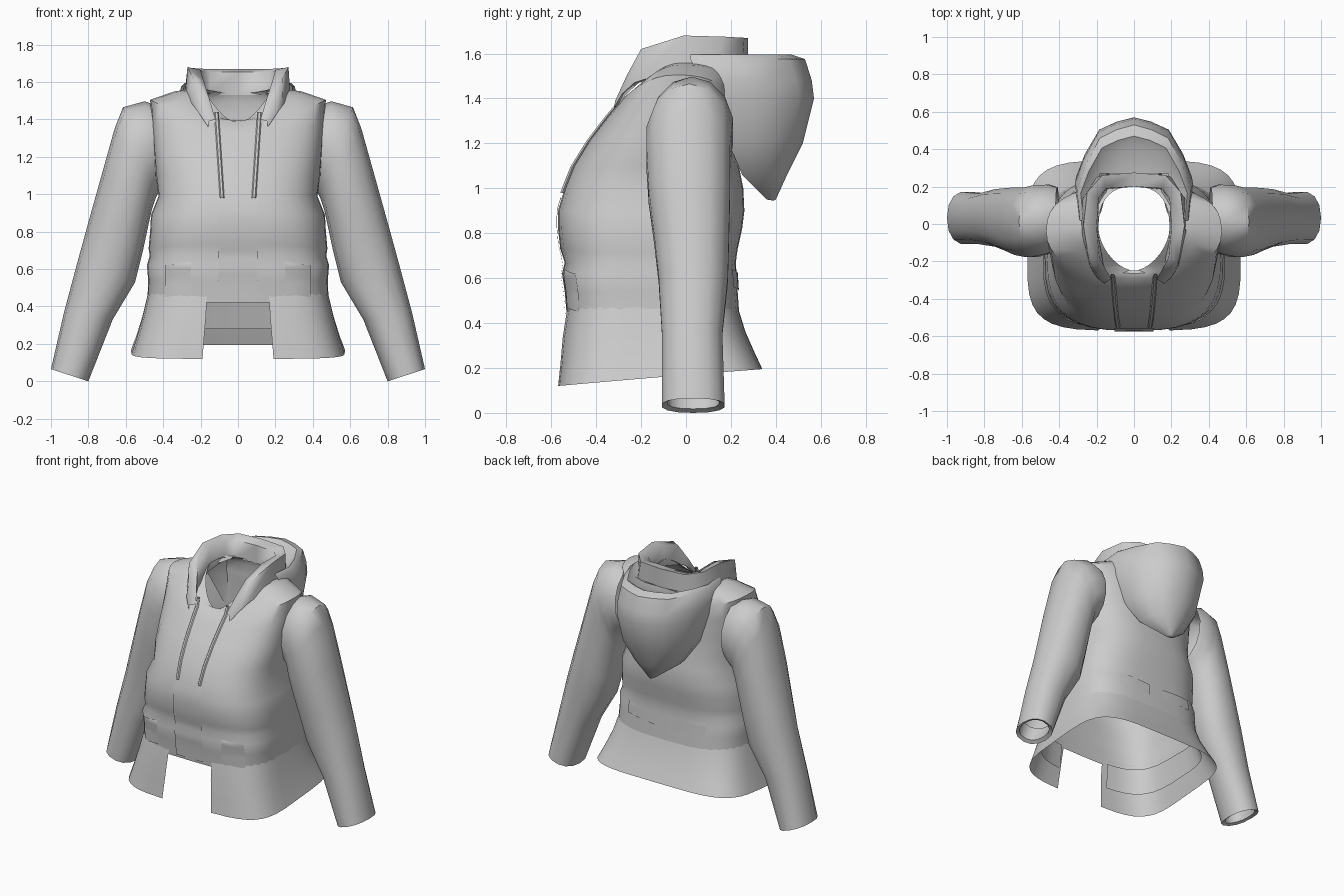
import bpy, math

if "Cube" in bpy.data.objects:
    bpy.data.objects.remove(bpy.data.objects["Cube"])

cloth = bpy.data.materials.new("light_grey_cloth")
cloth.diffuse_color = (0.6, 0.6, 0.6, 1)
cloth.use_nodes = True
cloth.node_tree.nodes["Principled BSDF"].inputs["Base Color"].default_value = cloth.diffuse_color


def make(name, verts, faces, angle=40):
    me = bpy.data.meshes.new(name)
    me.from_pydata(verts, [], faces)
    me.materials.append(cloth)
    ob = bpy.data.objects.new(name, me)
    bpy.context.collection.objects.link(ob)
    bpy.ops.object.select_all(action='DESELECT')
    ob.select_set(True)
    bpy.context.view_layer.objects.active = ob
    bpy.ops.object.mode_set(mode='EDIT')
    bpy.ops.mesh.select_all(action='SELECT')
    bpy.ops.mesh.remove_doubles(threshold=0.0005)
    bpy.ops.mesh.normals_make_consistent(inside=False)
    bpy.ops.object.mode_set(mode='OBJECT')
    bpy.ops.object.shade_smooth_by_angle(angle=math.radians(angle))
    return ob


def loft(name, rings, closed=True, angle=40):
    n = len(rings[0])
    verts = [p for r in rings for p in r]
    faces = [(i * n + j, i * n + (j + 1) % n, (i + 1) * n + (j + 1) % n, (i + 1) * n + j)
             for i in range(len(rings) - 1) for j in range(n if closed else n - 1)]
    return make(name, verts, faces, angle)


def spow(v, e):
    return math.copysign(abs(v) ** e, v)


# Rounded-box body ring: half width, front y, back y, z at front / side / back, roundness
def ring_point(r, t):
    hw, yf, yb, zf, zs, zb, n = r
    c, s = math.cos(t), math.sin(t)
    if s > 0:
        n = max(n, 2.5)
    z = zs + ((zf if s < 0 else zb) - zs) * abs(s) ** (2 if n < 3.5 else 2 / n)
    return (hw * spow(c, 2 / n), (yf + yb) / 2 + (yb - yf) / 2 * spow(s, 2 / n), z)


def body_ring(r, count=36):
    return [ring_point(r, 2 * math.pi * k / count) for k in range(count)]


# Ring left open at the front, with the edges at x = +-gap
def open_ring(r, gap, count=36):
    a = math.acos((gap / r[0]) ** (r[6] / 2))
    return [ring_point(r, -a + (math.pi + 2 * a) * k / count) for k in range(count + 1)]


# Torso with a padded waist, chest and sloping shoulders
TORSO = [
    (.485, -.53, .24, .42, .42, .40, 3.6), (.48, -.54, .23, .54, .54, .54, 3.5),
    (.487, -.552, .225, .62, .62, .62, 3.4), (.472, -.54, .222, .67, .67, .67, 3.2),
    (.478, -.56, .23, .73, .71, .73, 3.1), (.47, -.57, .25, .82, .80, .82, 3),
    (.465, -.57, .26, .90, .89, .90, 2.9), (.425, -.54, .255, 1.0, .99, 1.0, 2.8),
    (.44, -.50, .235, 1.1, 1.1, 1.1, 2.7), (.45, -.425, .225, 1.22, 1.23, 1.22, 2.6),
    (.46, -.34, .22, 1.33, 1.38, 1.34, 2.5), (.47, -.29, .21, 1.39, 1.505, 1.42, 2.2),
    (.34, -.265, .22, 1.395, 1.55, 1.49, 2), (.19, -.25, .20, 1.38, 1.57, 1.54, 1.7)]
loft("torso", [body_ring(r) for r in TORSO])

# Flared skirt of the jacket, open at the front, and its short lining
loft("skirt", [open_ring(r, g) for r, g in [
    ((.482, -.53, .231, .47, .47, .47, 3.6), .165),
    ((.512, -.55, .265, .34, .34, .36, 3.8), .172),
    ((.545, -.56, .305, .22, .23, .27, 4.1), .182),
    ((.572, -.57, .34, .12, .16, .195, 4.4), .19)]], closed=False)
loft("lining", [open_ring(r, .2) for r in [
    (.47, -.52, .225, .43, .43, .42, 3.6), (.505, -.53, .27, .25, .26, .28, 3.7)]], closed=False)


# Surface depth of the torso at x, z, on the front (-1) or back (+1)
def depth(x, z, side):
    for a, b in zip(TORSO, TORSO[1:]):
        if a[3] <= z <= b[3]:
            f = (z - a[3]) / (b[3] - a[3])
            hw, yf, yb, n = (a[i] + (b[i] - a[i]) * f for i in (0, 1, 2, 6))
            return (yf + yb) / 2 + side * (yb - yf) / 2 * (1 - abs(x / hw) ** n) ** (1 / n)
    return TORSO[-1][1]


# Thin raised panel following the torso
def panel(name, x0, x1, z0, z1, side, slant=0, lift=.006):
    rows = []
    for i in range(13):
        row = []
        for j in range(7):
            x = x0 + (x1 - x0) * j / 6
            z = z0 + (z1 - z0) * i / 12 + slant * j / 6
            row.append((x, depth(x, z, side) + side * lift, z))
        rows.append(row)
    loft(name, rows, closed=False, angle=60)


panel("front_placket", -.105, .105, .44, .96, -1)
for m, label in ((1, "left"), (-1, "right")):
    panel("front_pocket_" + label, .25 * m, .39 * m, .47, .64, -1, slant=-.02)
    panel("back_welt_" + label, .06 * m, .30 * m, .54, .62, 1, slant=.02)

# Sleeves: outer x, z, inner x, z, front y, back y at each ring; last two rings turn inside the cuff
SLEEVE = [
    (.42, 1.47, .40, 1.06, -.14, .20), (.50, 1.497, .42, 1.02, -.165, .215),
    (.615, 1.465, .44, .98, -.18, .21), (.66, 1.35, .46, .92, -.18, .20),
    (.73, 1.10, .48, .83, -.17, .20), (.80, .85, .51, .69, -.145, .195),
    (.855, .65, .55, .53, -.125, .19), (.93, .37, .67, .33, -.11, .165),
    (1.0, .065, .80, 0, -.11, .175), (.978, .07, .822, .018, -.085, .15),
    (.96, .17, .78, .12, -.08, .145)]
for m, label in ((1, "left"), (-1, "right")):
    rings = []
    for i, (ox, oz, ix, iz, yf, yb) in enumerate(SLEEVE):
        ring = []
        e = 1 if i < 3 else .88
        for k in range(14):
            t = 2 * math.pi * k / 14
            u, v = spow(math.cos(t), e), spow(math.sin(t), e)
            ring.append((m * ((ox + ix) / 2 + (ox - ix) / 2 * u),
                         (yf + yb) / 2 + (yb - yf) / 2 * v, (oz + iz) / 2 + (oz - iz) / 2 * u))
        rings.append(ring)
    loft("sleeve_" + label, rings)

# Standing collar: outer bottom, outer top, inner top, inner bottom, from front tip to back
COLLAR = [
    ((.16, -.32, 1.36), (.155, -.315, 1.39), (.12, -.295, 1.40), (.125, -.30, 1.37)),
    ((.20, -.285, 1.42), (.20, -.265, 1.50), (.15, -.245, 1.50), (.145, -.265, 1.42)),
    ((.235, -.23, 1.47), (.24, -.20, 1.62), (.185, -.18, 1.61), (.165, -.21, 1.47)),
    ((.28, -.05, 1.53), (.27, -.01, 1.68), (.20, -.02, 1.665), (.19, -.05, 1.52)),
    ((.285, .12, 1.54), (.25, .17, 1.675), (.19, .14, 1.655), (.19, .12, 1.53)),
    ((.20, .25, 1.54), (.17, .26, 1.67), (.15, .19, 1.655), (.15, .185, 1.53)),
    ((0, .275, 1.54), (0, .275, 1.67), (0, .20, 1.655), (0, .20, 1.53))]
stations = COLLAR + [[(-x, y, z) for x, y, z in s] for s in COLLAR[-2::-1]]
loft("collar", stations, angle=75)

# Hood hanging down the back, wrapped around the collar: half width, front y, back y, z
HOOD = [(.285, .02, .47, 1.595), (.305, .02, .53, 1.575),
        (.315, .06, .56, 1.48), (.31, .10, .57, 1.40), (.26, .19, .52, 1.20),
        (.17, .25, .45, 1.06), (.02, .36, .40, .95)]


def hood_ring(hw, yf, yb, z):
    q = max(0, (.25 - yf) / (yb - yf))
    half = [(0, 1), (.3, .95), (.6, .86), (.85, .58), (1, .32), (.95, 0), (.82, .1),
            (.6, q), (0, q)]
    half += [(-x, y) for x, y in half[-2:0:-1]]
    return [(hw * x, yf + (yb - yf) * y, z) for x, y in half]


hood = [hood_ring(*h) for h in HOOD]
lip = [(x * .9, max(.25, .25 + (y - .25) * .75) if y > .2 else y, 1.565) for x, y, z in hood[0]]
tip = [(0, .39, .945)] * len(lip)
floor = [(x * .75, min(y, .27) if y > .2 else y, 1.54) for x, y, z in hood[0]]
loft("hood", [floor, lip] + hood + [tip], angle=45)

# Drawstrings hanging from the collar over the chest
for m, label in ((1, "left"), (-1, "right")):
    rings = []
    for i in range(9):
        z = 1.44 - .46 * i / 8
        x = .115 - .03 * i / 8
        y = min(depth(x, z, -1), -.27) - .006
        rings.append([(m * (x + .012 * a), y + .009 * b, z)
                      for a, b in ((1, 0), (.5, -1), (-.5, -1), (-1, 0), (-.5, 1), (.5, 1))])
    loft("drawstring_" + label, rings)
